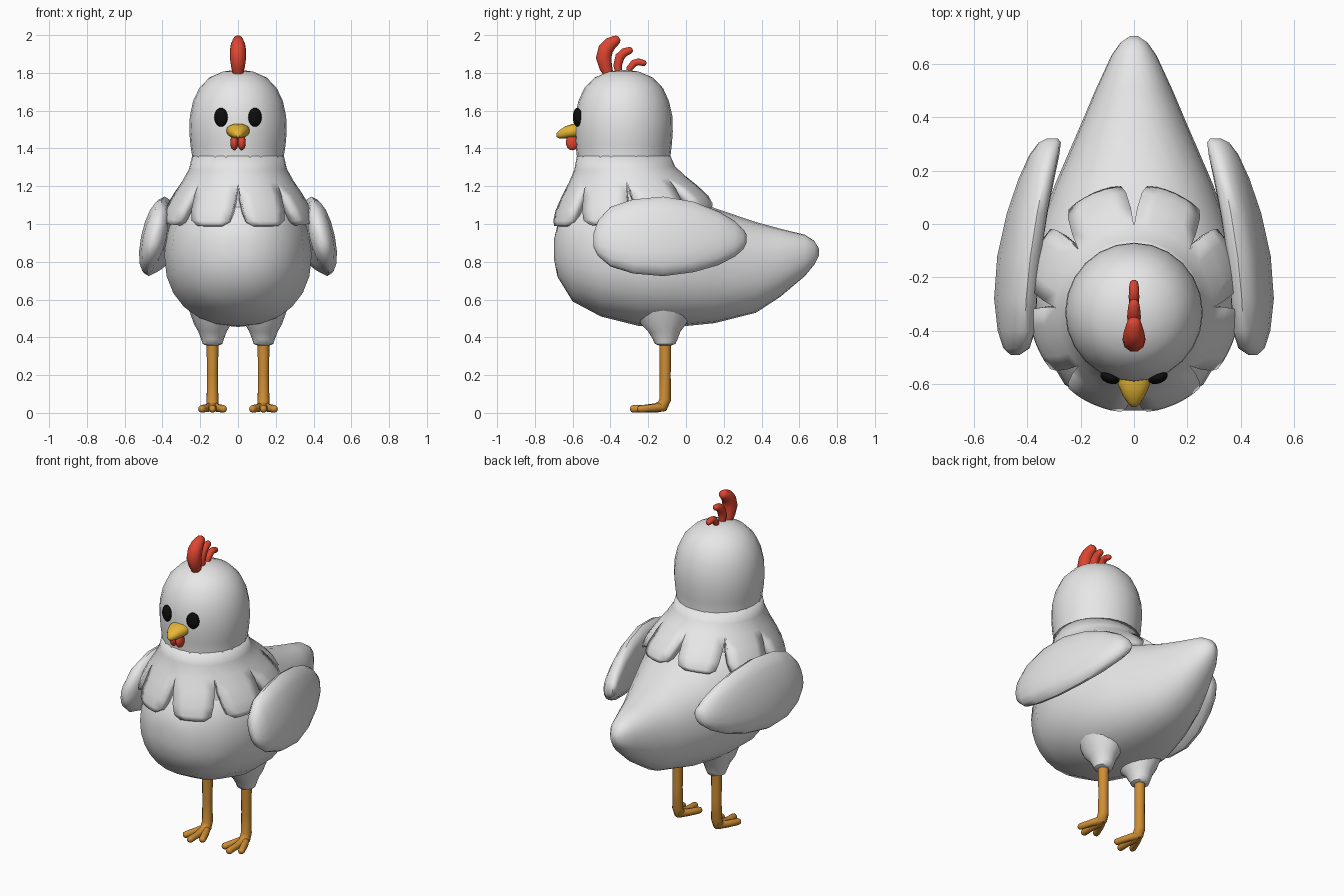
import bpy, bmesh, math
from mathutils import Vector

if "Cube" in bpy.data.objects:
    bpy.data.objects.remove(bpy.data.objects["Cube"])


def material(name, rgb):
    m = bpy.data.materials.new(name)
    m.diffuse_color = (*rgb, 1)
    m.use_nodes = True
    m.node_tree.nodes["Principled BSDF"].inputs["Base Color"].default_value = m.diffuse_color
    return m


WHITE = material("feather_white", (0.8, 0.8, 0.8))
RED = material("comb_red", (0.74, 0.06, 0.03))
YELLOW = material("beak_yellow", (0.80, 0.47, 0.035))
ORANGE = material("leg_orange", (0.62, 0.27, 0.035))
BLACK = material("eye_black", (0.004, 0.004, 0.004))


def finish(name, bm, mat, angle=45):
    me = bpy.data.meshes.new(name)
    bm.to_mesh(me)
    bm.free()
    me.materials.append(mat)
    ob = bpy.data.objects.new(name, me)
    bpy.context.collection.objects.link(ob)
    bpy.ops.object.select_all(action='DESELECT')
    ob.select_set(True)
    bpy.context.view_layer.objects.active = ob
    bpy.ops.object.shade_smooth_by_angle(angle=math.radians(angle))
    return ob


def loft(name, rings, mat, angle=45):
    """Skin a list of equal-sized point rings and cap both ends."""
    bm = bmesh.new()
    vs = [[bm.verts.new(p) for p in r] for r in rings]
    n = len(vs[0])
    for a, b in zip(vs, vs[1:]):
        for i in range(n):
            j = (i + 1) % n
            bm.faces.new((a[i], a[j], b[j], b[i]))
    bm.faces.new(vs[0])
    bm.faces.new(vs[-1])
    bmesh.ops.recalc_face_normals(bm, faces=bm.faces[:])
    return finish(name, bm, mat, angle)


def oval(c, u, v, n=20, e=1.0):
    """Oval ring round c with half axes u and v; e < 1 makes it squarer."""
    out = []
    for k in range(n):
        a = 2 * math.pi * k / n
        cs, sn = math.cos(a), math.sin(a)
        out.append(Vector(c) + Vector(u) * math.copysign(abs(cs) ** e, cs)
                   + Vector(v) * math.copysign(abs(sn) ** e, sn))
    return out


def loft_y(name, sections, mat, n=20, e=1.0, shear=0.0):
    """Sections are (y, x centre, half width, z low, z high)."""
    rings = []
    for y, x, w, lo, hi in sections:
        h = (hi - lo) / 2
        rings.append(oval((x, y, (lo + hi) / 2), (w, 0, 0), (shear * h, 0, h), n, e))
    return loft(name, rings, mat)


def loft_z(name, sections, mat, x=0.0, n=20):
    """Sections are (z, y centre, x radius, y radius)."""
    return loft(name, [oval((x, y, z), (rx, 0, 0), (0, ry, 0), n)
                       for z, y, rx, ry in sections], mat)


def tube(name, points, mat, n=10):
    """Points are (x, y, z, radius); the far end is rounded."""
    pts = [Vector(p[:3]) for p in points]
    rad = [p[3] for p in points]
    end = (pts[-1] - pts[-2]).normalized()
    r = rad[-1]
    pts += [pts[-1] + end * r * 0.6, pts[-1] + end * r * 0.9]
    rad += [r * 0.8, r * 0.35]
    rings = []
    for i, p in enumerate(pts):
        t = (pts[min(i + 1, len(pts) - 1)] - pts[max(i - 1, 0)]).normalized()
        side = Vector((1, 0, 0))
        side = (side - t * side.dot(t)).normalized()
        rings.append(oval(p, side * rad[i], t.cross(side) * rad[i], n))
    return loft(name, rings, mat)


def ellipsoid(name, c, r, mat, turn=0.0):
    bm = bmesh.new()
    bmesh.ops.create_uvsphere(bm, u_segments=16, v_segments=10, radius=1)
    for v in bm.verts:
        v.co = Vector((v.co.x * r[0], v.co.y * r[1], v.co.z * r[2]))
    ob = finish(name, bm, mat, 60)
    ob.location = c
    ob.rotation_euler.z = turn
    return ob


# Body tapering into the tail
loft_y("body", [
    (-0.698, 0, 0.05, 0.81, 0.92), (-0.68, 0, 0.14, 0.72, 1.00),
    (-0.60, 0, 0.26, 0.59, 1.12), (-0.45, 0, 0.35, 0.51, 1.19),
    (-0.25, 0, 0.39, 0.46, 1.21), (-0.05, 0, 0.37, 0.455, 1.17),
    (0.15, 0, 0.295, 0.475, 1.085), (0.37, 0, 0.20, 0.53, 1.01),
    (0.50, 0, 0.145, 0.615, 0.975), (0.63, 0, 0.085, 0.725, 0.943),
    (0.68, 0, 0.05, 0.785, 0.91), (0.703, 0, 0.015, 0.83, 0.87)],
    WHITE, 24, 0.9)

# Head and neck
loft_z("head", [
    (0.95, -0.30, 0.33, 0.33), (1.10, -0.31, 0.30, 0.31),
    (1.25, -0.33, 0.25, 0.255), (1.36, -0.33, 0.243, 0.248),
    (1.42, -0.33, 0.252, 0.255), (1.49, -0.33, 0.258, 0.26),
    (1.57, -0.33, 0.255, 0.258), (1.65, -0.33, 0.238, 0.24),
    (1.72, -0.33, 0.205, 0.208), (1.775, -0.33, 0.152, 0.155),
    (1.807, -0.33, 0.08, 0.08), (1.815, -0.33, 0.02, 0.02)], WHITE, n=24)

# Collar of eight overlapping feather lobes, split below the neck
ROWS = [(0, 22.5), (0.2, 22.5), (0.38, 22.5), (0.58, 20.5),
        (0.78, 18), (0.93, 15.5), (1.0, 10)]


def collar_point(s, deg):
    a = math.radians(deg)
    b = s * s * (3 - 2 * s)
    back = (1 - math.cos(a)) / 2
    bottom = 0.99 + 0.10 * back ** 2
    rx, ry = 0.243 + 0.157 * b, 0.248 + 0.18 * b
    return (rx * math.sin(a), -0.33 + 0.05 * b - ry * math.cos(a),
            1.36 + (bottom - 1.36) * s)


bm = bmesh.new()
for lobe in range(8):
    mid = 22.5 + 45 * lobe
    grid = [[bm.verts.new(collar_point(s, mid + w * u / 2)) for u in range(-2, 3)]
            for s, w in ROWS]
    for r0, r1 in zip(grid, grid[1:]):
        for i in range(4):
            bm.faces.new((r0[i], r1[i], r1[i + 1], r0[i + 1]))
bmesh.ops.remove_doubles(bm, verts=bm.verts[:], dist=0.0005)
collar = finish("feather_collar", bm, WHITE)
thick = collar.modifiers.new("thickness", 'SOLIDIFY')
thick.thickness = 0.05
thick.offset = -1

# Comb: three backward-curling plumes
tube("comb_front", [(0, -0.405, 1.78, 0.025), (0, -0.425, 1.83, 0.036),
                    (0, -0.436, 1.88, 0.043), (0, -0.425, 1.925, 0.042),
                    (0, -0.40, 1.955, 0.037), (0, -0.375, 1.970, 0.029)], RED)
tube("comb_middle", [(0, -0.355, 1.79, 0.018), (0, -0.362, 1.84, 0.024),
                     (0, -0.35, 1.885, 0.026), (0, -0.325, 1.910, 0.024),
                     (0, -0.30, 1.918, 0.02)], RED)
tube("comb_back", [(0, -0.305, 1.79, 0.014), (0, -0.298, 1.825, 0.018),
                   (0, -0.275, 1.852, 0.02), (0, -0.25, 1.859, 0.019),
                   (0, -0.225, 1.852, 0.017)], RED)

# Beak
loft_y("beak", [
    (-0.55, 0, 0.066, 1.458, 1.532), (-0.60, 0, 0.06, 1.455, 1.530),
    (-0.64, 0, 0.043, 1.453, 1.517), (-0.67, 0, 0.024, 1.453, 1.497),
    (-0.685, 0, 0.009, 1.461, 1.481)], YELLOW, 16, 0.9)

# Parts repeated on both sides
for side, label in ((-1, "left"), (1, "right")):
    ellipsoid(f"eye_{label}", (side * 0.09, -0.575, 1.565),
              (0.038, 0.022, 0.05), BLACK, side * math.radians(20))
    ellipsoid(f"wattle_{label}", (side * 0.02, -0.602, 1.432),
              (0.021, 0.034, 0.042), RED)

    # Wing lying against the body, leaning in at the top
    wing = [(-0.49, 0.445, 0.015, 0.88, 0.95), (-0.465, 0.44, 0.045, 0.83, 1.02),
            (-0.40, 0.44, 0.062, 0.775, 1.09), (-0.28, 0.443, 0.07, 0.738, 1.13),
            (-0.12, 0.43, 0.07, 0.724, 1.145), (0.04, 0.40, 0.066, 0.745, 1.118),
            (0.17, 0.365, 0.06, 0.782, 1.068), (0.26, 0.335, 0.052, 0.828, 1.015),
            (0.305, 0.315, 0.04, 0.868, 0.97), (0.32, 0.305, 0.02, 0.90, 0.945)]
    loft_y(f"wing_{label}", [(y, side * x, w, lo, hi) for y, x, w, lo, hi in wing],
           WHITE, 16, 0.95, -0.2 * side)

    # Thigh, leg and toes
    x = side * 0.135
    loft_z(f"thigh_{label}", [
        (0.56, -0.12, 0.13, 0.16), (0.47, -0.12, 0.098, 0.12),
        (0.43, -0.115, 0.075, 0.085), (0.39, -0.11, 0.06, 0.066),
        (0.365, -0.11, 0.052, 0.054), (0.358, -0.11, 0.035, 0.035)], WHITE, x, 16)
    tube(f"leg_{label}", [
        (x, -0.11, 0.40, 0.032), (x, -0.11, 0.20, 0.029),
        (x, -0.11, 0.07, 0.031), (x, -0.125, 0.036, 0.032),
        (x, -0.16, 0.026, 0.025), (x, -0.22, 0.023, 0.02),
        (x, -0.278, 0.021, 0.02)], ORANGE, 12)
    for out, toe in ((-1, "a"), (1, "b")):
        tube(f"toe_{label}_{toe}", [
            (x, -0.12, 0.032, 0.026), (x + out * 0.03, -0.17, 0.026, 0.021),
            (x + out * 0.057, -0.24, 0.021, 0.02)], ORANGE)
